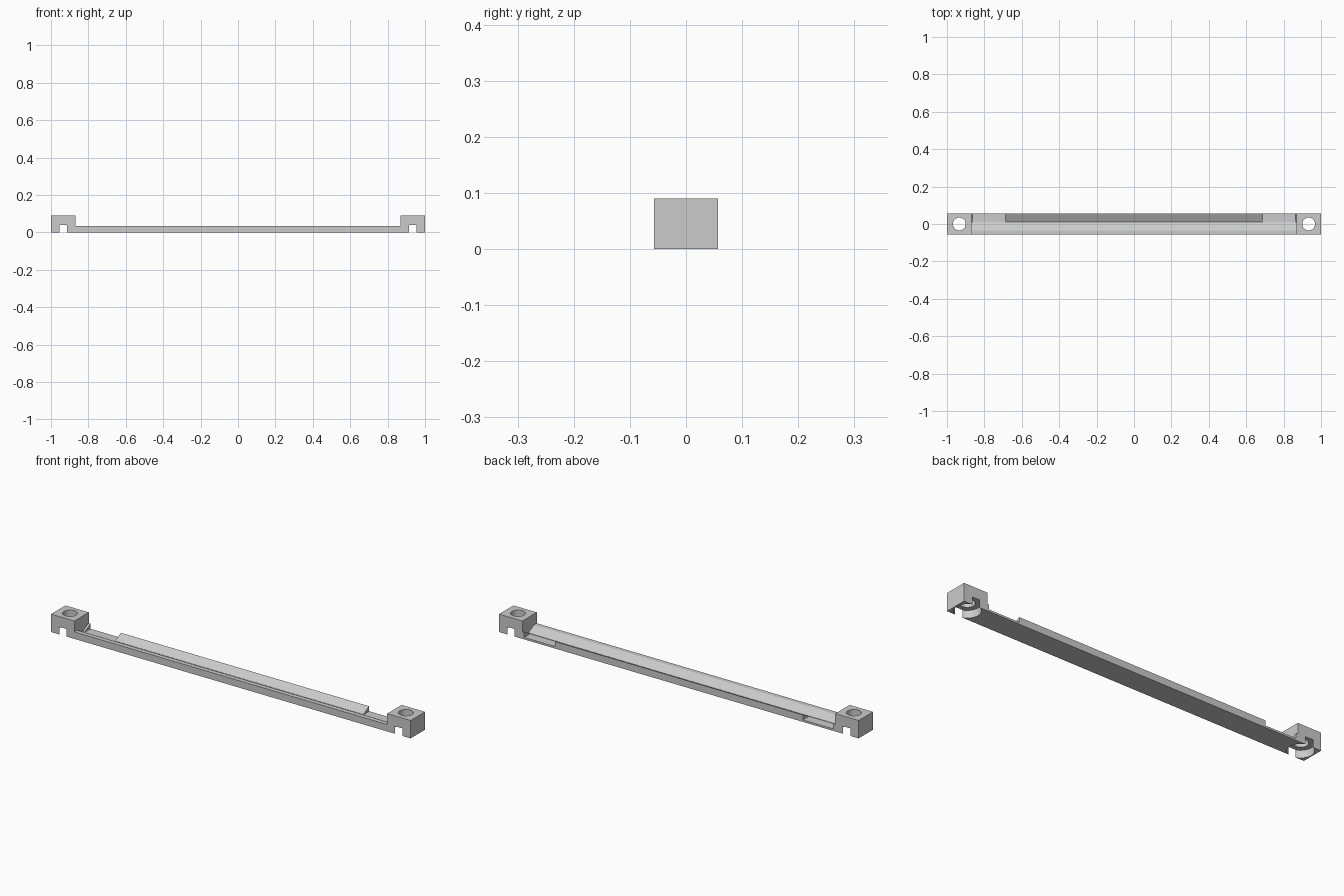
import bpy
import bmesh
from mathutils import Matrix, Vector

cube = bpy.data.objects.get("Cube")
if cube:
    bpy.data.objects.remove(cube, do_unlink=True)

HALF_DEPTH = 0.057
BLOCK_IN, BLOCK_TOP = 0.87, 0.09
RAIL_TOP, GROOVE_Z, GROOVE_Y = 0.035, 0.012, 0.01
HOLE_X = 0.934

grey = bpy.data.materials.new("plain grey")
grey.use_nodes = True
grey.diffuse_color = (0.6, 0.6, 0.6, 1)
grey.node_tree.nodes["Principled BSDF"].inputs["Base Color"].default_value = (0.6, 0.6, 0.6, 1)


def finish(name, bm):
    bmesh.ops.recalc_face_normals(bm, faces=bm.faces)
    mesh = bpy.data.meshes.new(name)
    bm.to_mesh(mesh)
    bm.free()
    mesh.materials.append(grey)
    obj = bpy.data.objects.new(name, mesh)
    bpy.context.collection.objects.link(obj)
    return obj


def box(name, low, high):
    low, high = Vector(low), Vector(high)
    bm = bmesh.new()
    place = Matrix.Translation((low + high) / 2) @ Matrix.Diagonal((*(high - low), 1))
    bmesh.ops.create_cube(bm, size=1, matrix=place)
    return finish(name, bm)


def cylinder(name, x, radius, z_low, z_high):
    bm = bmesh.new()
    bmesh.ops.create_cone(bm, cap_ends=True, segments=64, radius1=radius, radius2=radius,
                          depth=z_high - z_low,
                          matrix=Matrix.Translation((x, 0, (z_low + z_high) / 2)))
    return finish(name, bm)


def activate(obj):
    bpy.ops.object.select_all(action='DESELECT')
    bpy.context.view_layer.objects.active = obj
    obj.select_set(True)


def cut(obj, cutter):
    cutter.hide_render = True
    mod = obj.modifiers.new("cut", 'BOOLEAN')
    mod.operation = 'DIFFERENCE'
    mod.solver = 'EXACT'
    mod.object = cutter
    activate(obj)
    bpy.ops.object.modifier_apply(modifier=mod.name)
    bpy.data.objects.remove(cutter, do_unlink=True)


# Long rail with a sloped groove along its top
profile = [(-HALF_DEPTH, 0), (HALF_DEPTH, 0), (HALF_DEPTH, RAIL_TOP), (0.054, RAIL_TOP),
           (GROOVE_Y, GROOVE_Z), (-0.035, RAIL_TOP), (-HALF_DEPTH, RAIL_TOP)]
bm = bmesh.new()
face = bm.faces.new([bm.verts.new((-BLOCK_IN, y, z)) for y, z in profile])
swept = bmesh.ops.extrude_face_region(bm, geom=[face])["geom"]
bmesh.ops.translate(bm, vec=(2 * BLOCK_IN, 0, 0),
                    verts=[v for v in swept if isinstance(v, bmesh.types.BMVert)])
rail = finish("rail", bm)

for side, label in ((1, "left"), (-1, "right")):
    # Cutout through the back wall of the rail
    xs = sorted((side * 0.69, side * 0.86))
    cut(rail, box("notch_cutter", (xs[0], GROOVE_Y, 0.01), (xs[1], 0.1, 0.1)))

    # End block with a screw hole and a wide recess underneath
    xs = sorted((side * BLOCK_IN, side))
    block = box(label + "_end_block", (xs[0], -HALF_DEPTH, 0), (xs[1], HALF_DEPTH, BLOCK_TOP))
    cut(block, cylinder("recess_cutter", side * HOLE_X, 0.0605, -0.05, 0.038))
    cut(block, cylinder("hole_cutter", side * HOLE_X, 0.034, 0.01, 0.15))
    activate(block)
    bpy.ops.object.shade_smooth_by_angle()
